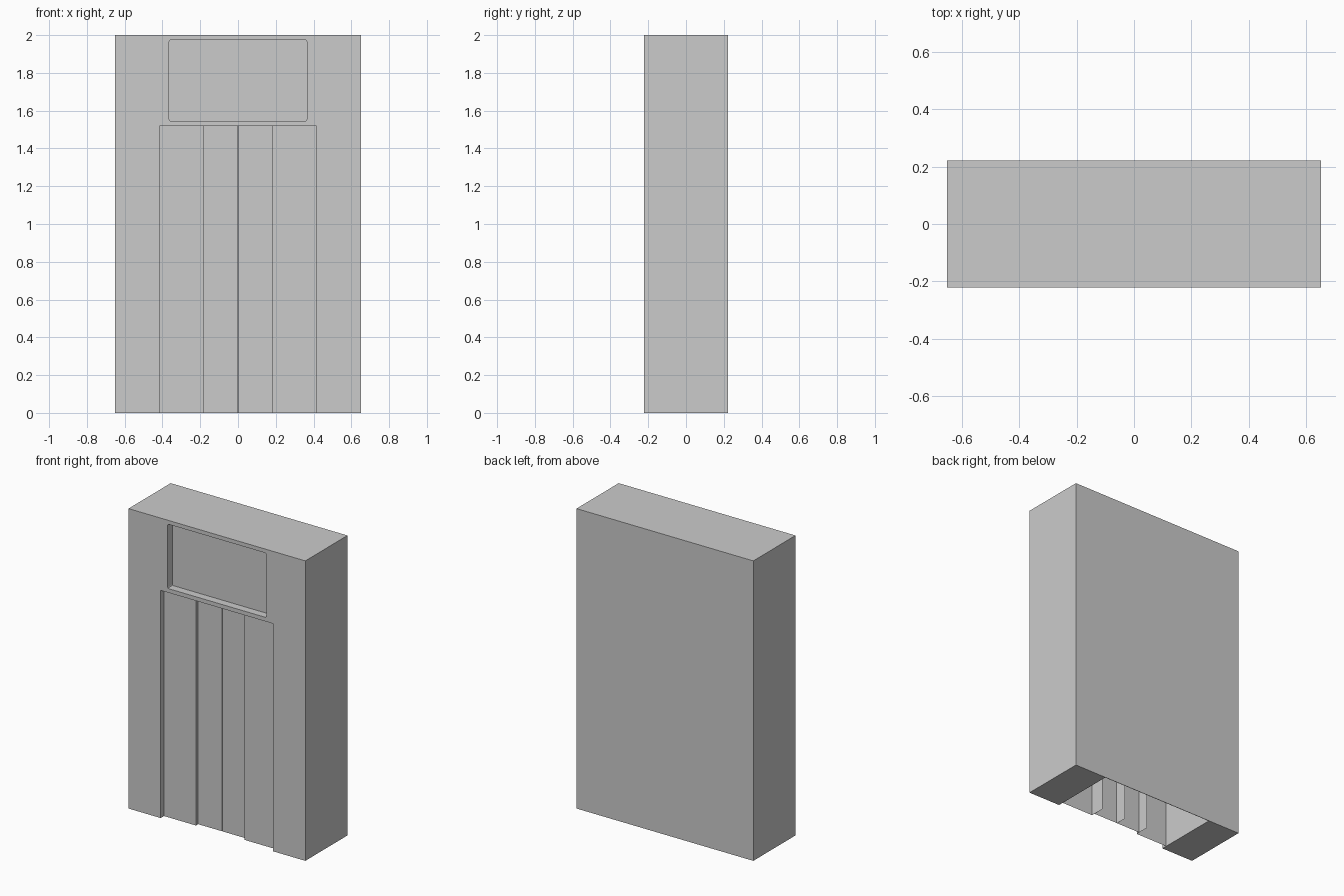
import bpy, bmesh

if "Cube" in bpy.data.objects:
    bpy.data.objects.remove(bpy.data.objects["Cube"])

W, D, H = 0.652, 0.222, 2.0          # half width, half depth, height
DOOR_W, DOOR_H = 0.415, 1.518        # half width and height of the doorway


def finish(name, bm):
    mesh = bpy.data.meshes.new(name)
    bm.to_mesh(mesh)
    bm.free()
    obj = bpy.data.objects.new(name, mesh)
    bpy.context.collection.objects.link(obj)
    return obj


def box(name, x, y0, y1, z0, z1, round_corners=0):
    bm = bmesh.new()
    bmesh.ops.create_cube(bm, size=1)
    for v in bm.verts:
        v.co = (x * 2 * v.co.x, y0 + (v.co.y + 0.5) * (y1 - y0), z0 + (v.co.z + 0.5) * (z1 - z0))
    if round_corners:
        edges = [e for e in bm.edges if abs(e.verts[0].co.y - e.verts[1].co.y) > 1e-4]
        bmesh.ops.bevel(bm, geom=edges, offset=round_corners, segments=2, profile=0.5, affect='EDGES')
    return finish(name, bm)


def panel(name, profile, height):
    """Open-backed door leaf: a plan profile raised to the given height."""
    bm = bmesh.new()
    low = [bm.verts.new((x, y, 0)) for x, y in profile]
    high = [bm.verts.new((x, y, height)) for x, y in profile]
    for i in range(len(profile) - 1):
        bm.faces.new((low[i], low[i + 1], high[i + 1], high[i]))
    return finish(name, bm)


def cut(target, cutter):
    mod = target.modifiers.new(cutter.name, 'BOOLEAN')
    mod.operation = 'DIFFERENCE'
    mod.solver = 'EXACT'
    mod.object = cutter
    cutter.hide_render = True
    cutter.display_type = 'WIRE'


# Housing with an open-bottomed doorway and a shallow upper recess
housing = box("housing", W, -D, D, 0, H)
cut(housing, box("doorway_cutter", DOOR_W, -0.4, D - 0.003, -0.2, DOOR_H))
cut(housing, box("upper_recess_cutter", 0.364, -0.4, -0.17, 1.545, 1.974, 0.008))

# Sliding door leaves: outer pair in front, inner pair set further back
OUTER_Y, INNER_Y, LEAF_BACK = -0.187, -0.164, -0.09
for side, s in (("left", -1), ("right", 1)):
    outer = [(0.179, LEAF_BACK), (0.179, OUTER_Y), (DOOR_W, OUTER_Y)]
    inner = [(0.002, LEAF_BACK), (0.002, INNER_Y), (0.179, INNER_Y)]
    for kind, prof in (("outer", outer), ("inner", inner)):
        pts = [(s * x, y) for x, y in prof]
        panel(f"{kind}_door_{side}", pts if s > 0 else pts[::-1], DOOR_H)
